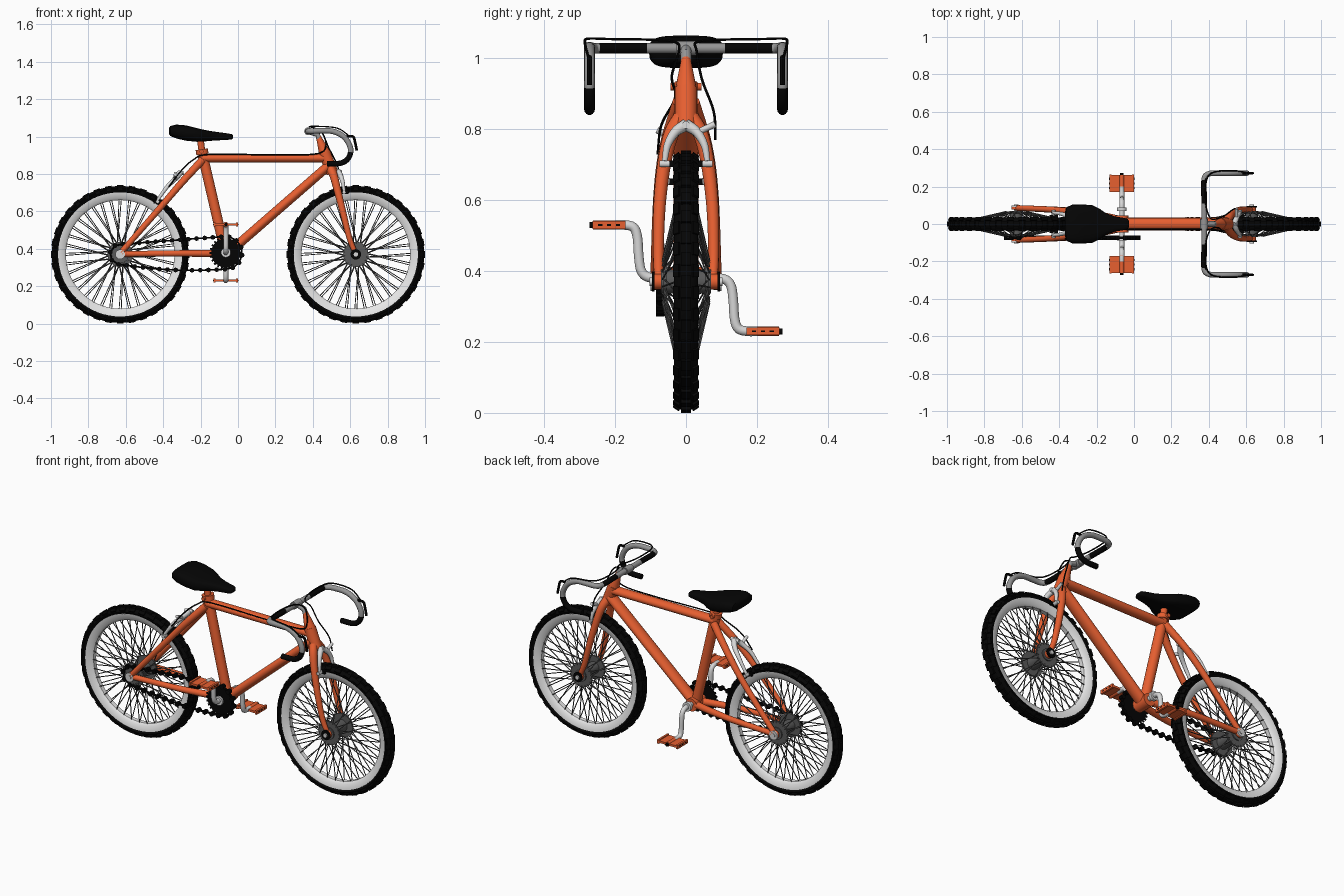
import bpy, bmesh
from math import sin, cos, pi, asin
from mathutils import Vector as V, Matrix as M

if "Cube" in bpy.data.objects:
    bpy.data.objects.remove(bpy.data.objects["Cube"])

def material(name, c):
    m = bpy.data.materials.new(name)
    m.diffuse_color = (*c, 1)
    m.use_nodes = True
    m.node_tree.nodes["Principled BSDF"].inputs["Base Color"].default_value = m.diffuse_color
    return m

ORANGE = material("orange paint", (0.8, 0.115, 0.03))
BLACK = material("black rubber", (0.0015, 0.0015, 0.0015))
WHITE = material("white rim", (0.8, 0.8, 0.8))
SILVER = material("light silver", (0.68, 0.68, 0.68))
ALLOY = material("grey alloy", (0.3, 0.3, 0.3))
STEEL = material("dark steel", (0.1, 0.1, 0.1))

def finish(name, bm, *mats, rule=None):
    bmesh.ops.recalc_face_normals(bm, faces=bm.faces[:])
    for f in bm.faces:
        f.smooth = True
        if rule:
            f.material_index = rule(f.calc_center_median())
    for e in bm.edges:
        if len(e.link_faces) == 2 and e.calc_face_angle(0) > 0.7:
            e.smooth = False
    me = bpy.data.meshes.new(name)
    bm.to_mesh(me)
    bm.free()
    for m in mats:
        me.materials.append(m)
    ob = bpy.data.objects.new(name, me)
    bpy.context.collection.objects.link(ob)
    return ob

def catmull(pts, steps):
    p = [pts[0] * 2 - pts[1]] + pts + [pts[-1] * 2 - pts[-2]]
    out = []
    for i in range(1, len(p) - 2):
        a, b, c, d = p[i - 1:i + 3]
        for k in range(steps):
            t = k / steps
            out.append(0.5 * (2 * b + (c - a) * t + (2 * a - 5 * b + 4 * c - d) * t * t
                              + (3 * b - a - 3 * c + d) * t ** 3))
    return out + [pts[-1]]

def skin(bm, rings, closed=False):
    n = len(rings[0])
    vs = [[bm.verts.new(p) for p in r] for r in rings]
    for i in range(len(vs) if closed else len(vs) - 1):
        a, b = vs[i], vs[(i + 1) % len(vs)]
        for k in range(n):
            bm.faces.new((a[k], a[(k + 1) % n], b[(k + 1) % n], b[k]))
    if not closed:
        bm.faces.new(vs[0])
        bm.faces.new(vs[-1])

def sweep(bm, pts, r, n=12, steps=1, wide=1.0):
    """Round tube along points; r is one radius or (start, end)."""
    pts = [V(p) for p in pts]
    if steps > 1:
        pts = catmull(pts, steps)
    r0, r1 = r if isinstance(r, tuple) else (r, r)
    u, rings = V((0, 1, 0)), []
    for i, p in enumerate(pts):
        t = (pts[min(i + 1, len(pts) - 1)] - pts[max(i - 1, 0)]).normalized()
        if abs(t.dot(u)) > 0.98:
            u = V((1, 0, 0))
        u = (u - t * u.dot(t)).normalized()
        v = t.cross(u)
        q = r0 + (r1 - r0) * i / (len(pts) - 1)
        rings.append([p + u * cos(2 * pi * k / n) * q * wide + v * sin(2 * pi * k / n) * q
                      for k in range(n)])
    skin(bm, rings)

def tube(name, pts, r, mat, **kw):
    bm = bmesh.new()
    sweep(bm, pts, r, **kw)
    return finish(name, bm, mat)

def disc(bm, x, z, y0, y1, r, n=24):
    sweep(bm, [(x, y0, z), (x, y1, z)], r, n=n)

def box(bm, size, mat):
    bmesh.ops.create_cube(bm, size=1, matrix=mat @ M.Diagonal((*size, 1)))

def lathe(bm, prof, c, n):
    skin(bm, [[c + V((sin(2 * pi * i / n) * r, y, cos(2 * pi * i / n) * r)) for r, y in prof]
              for i in range(n)], True)

# Wheels
for side, cx in (("rear", -0.63), ("front", 0.63)):
    c = V((cx, 0, 0.37))
    bm = bmesh.new()
    lathe(bm, [(0.343 + 0.02 * cos(a * pi / 6), 0.034 * sin(a * pi / 6)) for a in range(12)], c, 72)
    for i in range(36):
        for y, r, off, tilt, w in ((0, 0.363, 0, 0, 0.028), (0.025, 0.354, 0.5, -0.6, 0.02),
                                   (-0.025, 0.354, 0.5, 0.6, 0.02)):
            box(bm, (0.036, w, 0.014), M.Translation(c) @ M.Rotation((i + off) * pi / 18, 4, 'Y')
                @ M.Translation((0, y, r)) @ M.Rotation(tilt, 4, 'X'))
    finish(side + "_tyre", bm, BLACK)
    bm = bmesh.new()
    lathe(bm, [(0.29, -0.012), (0.29, 0.012), (0.301, 0.024), (0.332, 0.029),
               (0.332, -0.029), (0.301, -0.024)], c, 72)
    finish(side + "_rim", bm, WHITE)
    bm = bmesh.new()
    for s in (-1, 1):
        for i in range(36):
            a = i * pi / 18 + s * 0.02
            h = a + (0.25 if i % 2 else -0.25)
            sweep(bm, [c + V((sin(h) * 0.06, s * (0.066 if i % 2 else 0.06), cos(h) * 0.06)),
                       c + V((sin(a) * 0.293, s * 0.012, cos(a) * 0.293))], 0.0026, n=6)
        disc(bm, cx, 0.37, s * 0.054, s * 0.064, 0.068)
    disc(bm, cx, 0.37, -0.07, 0.07, 0.034)
    finish(side + "_hub_and_spokes", bm, STEEL)
    bm = bmesh.new()
    disc(bm, cx, 0.37, -0.103, 0.103, 0.012, 12)
    if cx < 0:
        for s in (-1, 1):
            disc(bm, cx, 0.37, s * 0.092, s * 0.1, 0.026, 16)
    finish(side + "_axle", bm, SILVER)

# Frame
tube("seat_tube", [(-0.068, 0, 0.38), (-0.19, 0, 0.905)], 0.027, ORANGE, n=20)
tube("top_tube", [(-0.19, 0, 0.885), (0.465, 0, 0.885)], 0.023, ORANGE, n=20, wide=1.3)
tube("down_tube", [(-0.055, 0, 0.375), (0.485, 0, 0.845)], 0.025, ORANGE, n=20, wide=1.4)
tube("head_tube", [(0.505, 0, 0.805), (0.462, 0, 0.915)], 0.032, ORANGE, n=20)
tube("steering_cone", [(0.462, 0, 0.915), (0.43, 0, 1.0)], (0.03, 0.013), ORANGE, n=20)
bm = bmesh.new()
disc(bm, -0.065, 0.375, -0.045, 0.045, 0.036)
finish("bottom_bracket", bm, ORANGE)
for s, w in ((-1, "near"), (1, "far")):
    tube(w + "_chain_stay", [(-0.08, s * 0.025, 0.375), (-0.2, s * 0.05, 0.375),
         (-0.35, s * 0.072, 0.375), (-0.63, s * 0.086, 0.372)], (0.02, 0.015), ORANGE, steps=5)
    tube(w + "_seat_stay", [(-0.19, s * 0.018, 0.875), (-0.3, s * 0.055, 0.755),
         (-0.42, s * 0.075, 0.615), (-0.63, s * 0.086, 0.375)], (0.021, 0.015), ORANGE, steps=5)
    tube(w + "_fork_leg", [(0.495, s * 0.015, 0.83), (0.513, s * 0.042, 0.785), (0.535, s * 0.062, 0.7),
         (0.565, s * 0.075, 0.58), (0.598, s * 0.078, 0.45), (0.63, s * 0.076, 0.372)],
         (0.024, 0.013), ORANGE, steps=5)
    bm = bmesh.new()
    disc(bm, -0.63, 0.37, s * 0.078, s * 0.094, 0.024)
    disc(bm, 0.63, 0.37, s * 0.07, s * 0.09, 0.022)
    finish(w + "_dropouts", bm, ORANGE)
    bm = bmesh.new()
    disc(bm, 0.63, 0.37, s * 0.089, s * 0.096, 0.028)
    finish(w + "_front_washer", bm, BLACK)

# Seat post, collar and saddle
bm = bmesh.new()
sweep(bm, [(-0.188, 0, 0.88), (-0.203, 0, 1.0)], 0.018)
sweep(bm, [(-0.19, 0, 0.905), (-0.194, 0, 0.932)], 0.033, n=20)
disc(bm, -0.195, 0.92, -0.044, 0.044, 0.011, 10)
finish("seat_post", bm, ORANGE)
bm = bmesh.new()
rings = []
for x, w, top, bot in ((-0.37, 0.06, 1.045, 1.015), (-0.362, 0.09, 1.056, 1.003), (-0.33, 0.103, 1.064, 0.99),
                       (-0.28, 0.105, 1.06, 0.978), (-0.22, 0.1, 1.045, 0.972), (-0.185, 0.082, 1.037, 0.973),
                       (-0.15, 0.058, 1.03, 0.977), (-0.1, 0.04, 1.023, 0.98), (-0.05, 0.032, 1.016, 0.983),
                       (-0.034, 0.027, 1.013, 0.985), (-0.027, 0.016, 1.007, 0.99)):
    ring = []
    for k in range(20):
        a = 2 * pi * k / 20
        cy, sz = cos(a), sin(a)
        ring.append(V((x, w * abs(cy) ** 0.6 * (1 if cy > 0 else -1),
                       (top + bot) / 2 + (top - bot) / 2 * abs(sz) ** 0.6 * (1 if sz > 0 else -1))))
    rings.append(ring)
skin(bm, rings)
finish("saddle", bm, BLACK)

# Handlebar with black grips, stem and levers
half = [(0.375, 0.11, 1.028), (0.375, 0.235, 1.028), (0.395, 0.266, 1.029), (0.44, 0.272, 1.031),
        (0.51, 0.272, 1.027), (0.57, 0.272, 0.995), (0.602, 0.272, 0.935), (0.59, 0.272, 0.885),
        (0.55, 0.272, 0.858), (0.475, 0.272, 0.855)]
bm = bmesh.new()
sweep(bm, [(x, -y, z) for x, y, z in reversed(half)] + half, 0.015, n=14, steps=6)
finish("handlebar", bm, ALLOY, BLACK,
       rule=lambda p: int(p.z < 0.917 or (0.115 < abs(p.y) < 0.24 and p.x < 0.4)))
bm = bmesh.new()
sweep(bm, [(0.432, 0, 0.99), (0.425, 0, 1.012), (0.375, 0, 1.028)], 0.015)
disc(bm, 0.375, 1.028, -0.028, 0.028, 0.021, 16)
finish("stem", bm, ALLOY)
for s, w in ((-1, "near"), (1, "far")):
    tube(w + "_brake_lever", [(0.58, s * 0.272, 1.0), (0.615, s * 0.272, 1.0), (0.627, s * 0.272, 0.965),
         (0.635, s * 0.272, 0.925)], 0.007, BLACK, n=8, steps=4)

# Calliper brakes
for name, a, b, c, d in (("front_brake", (0.535, 0.812), (0.548, 0.792), (0.56, 0.755), (0.567, 0.71)),
                         ("rear_brake", (-0.31, 0.805), (-0.335, 0.775), (-0.38, 0.73), (-0.43, 0.66))):
    bm, pads = bmesh.new(), bmesh.new()
    for y in (-1, 1):
        sweep(bm, [(a[0], 0, a[1]), (b[0], y * 0.03, b[1]), (c[0], y * 0.052, c[1]),
                   (d[0], y * 0.06, d[1])], (0.017, 0.008), n=10, steps=4)
        disc(bm, d[0], d[1] - 0.008, y * 0.045, y * 0.075, 0.01, 10)
        box(pads, (0.045, 0.014, 0.018), M.Translation((d[0], y * 0.04, d[1] - 0.008)))
    s = 1 if a[0] > 0 else -1
    sweep(bm, [(b[0], s * 0.035, b[1]), (b[0], s * 0.082, b[1] + 0.022)], 0.009, n=10)
    sweep(bm, [(a[0] - 0.03, 0, a[1] - 0.005), (a[0] + 0.02, 0, a[1])], 0.011, n=10)
    finish(name, bm, SILVER)
    finish(name + "_pads", pads, BLACK)

# Brake cables
for name, s, tail in (("front_cable", 1, [(0.45, 0.03, 1.02), (0.485, 0.045, 0.94), (0.53, 0.078, 0.85),
                                          (0.548, 0.083, 0.77)]),
                      ("rear_cable", -1, [(0.45, -0.02, 1.02), (0.47, -0.04, 0.95), (0.42, -0.03, 0.908),
                                          (0.2, -0.028, 0.902), (-0.15, -0.03, 0.905), (-0.24, -0.035, 0.875),
                                          (-0.31, -0.07, 0.81), (-0.37, -0.08, 0.73)])):
    lead = [(0.6, s * 0.275, 1.0), (0.53, s * 0.285, 1.045), (0.42, s * 0.275, 1.055),
            (0.385, s * 0.22, 1.054), (0.385, s * 0.1, 1.052), (0.41, s * 0.03, 1.045)]
    tube(name, lead + tail, 0.0038, BLACK, n=6, steps=6)

# Cranks and pedals (far side points down, near side points up)
for s, w in ((1, "far"), (-1, "near")):
    X, Z = -0.065, 0.38
    bm = bmesh.new()
    sweep(bm, [(X, s * y, Z - s * d) for y, d in
         ((0, 0), (0.06, 0), (0.105, 0.002), (0.126, 0.02), (0.133, 0.06), (0.137, 0.115),
          (0.148, 0.143), (0.175, 0.15), (0.2, 0.15))], 0.0135, steps=4)
    disc(bm, X, Z, s * 0.07, s * 0.088, 0.026, 20)
    finish(w + "_crank", bm, SILVER)
    z = Z - s * 0.15
    bm = bmesh.new()
    box(bm, (0.125, 0.09, 0.012), M.Translation((X, s * 0.217, z)))
    disc(bm, X, z, s * 0.168, s * 0.262, 0.013, 12)
    for e in (-1, 1):
        box(bm, (0.012, 0.094, 0.022), M.Translation((X + e * 0.06, s * 0.217, z)))
    finish(w + "_pedal", bm, ORANGE)
    bm = bmesh.new()
    disc(bm, X, z, s * 0.26, s * 0.272, 0.009, 10)
    for e in (-1, 1):
        for k in (-1, 0, 1):
            box(bm, (0.002, 0.012, 0.005), M.Translation((X + e * 0.0665, s * (0.217 + k * 0.025), z)))
    finish(w + "_pedal_trim", bm, BLACK)

# Chainring and rear sprocket
for name, x, z, r, n, mat in (("chainring", -0.065, 0.378, 0.078, 24, BLACK),
                              ("rear_sprocket", -0.63, 0.37, 0.046, 14, STEEL)):
    bm = bmesh.new()
    c = V((x, -0.073, z))
    disc(bm, x, z, -0.077, -0.069, r, 48)
    for i in range(n):
        box(bm, (0.01, 0.005, 0.012), M.Translation(c)
            @ M.Rotation(2 * pi * i / n, 4, 'Y') @ M.Translation((0, 0, r + 0.003)))
    finish(name, bm, mat)

# Chain
t = asin(0.034 / 0.565)
loop = [V((-0.065 + 0.088 * cos(a), -0.073, 0.378 + 0.088 * sin(a)))
        for a in (-pi / 2 - t + (pi + 2 * t) * i / 24 for i in range(25))]
loop += [V((-0.63 + 0.054 * cos(a), -0.073, 0.37 + 0.054 * sin(a)))
         for a in (pi / 2 + t + (pi - 2 * t) * i / 16 for i in range(17))]
loop += [loop[-1].lerp(loop[0], k / 12) - V((0, 0, 0.016 * sin(pi * k / 12))) for k in range(1, 12)]
loop.append(loop[0])
length = sum((b - a).length for a, b in zip(loop, loop[1:]))
N, joints, run = 36, [], 0
for a, b in zip(loop, loop[1:]):
    d = (b - a).length
    while len(joints) < N and len(joints) * length / N < run + d:
        joints.append(a.lerp(b, (len(joints) * length / N - run) / d))
    run += d
bm = bmesh.new()
for i, p in enumerate(joints):
    sweep(bm, [p - V((0, 0.012, 0)), p + V((0, 0.012, 0))], 0.013, n=8)
    sweep(bm, [p, joints[(i + 1) % N]], 0.005, n=6, wide=1.5)
finish("chain", bm, BLACK)
